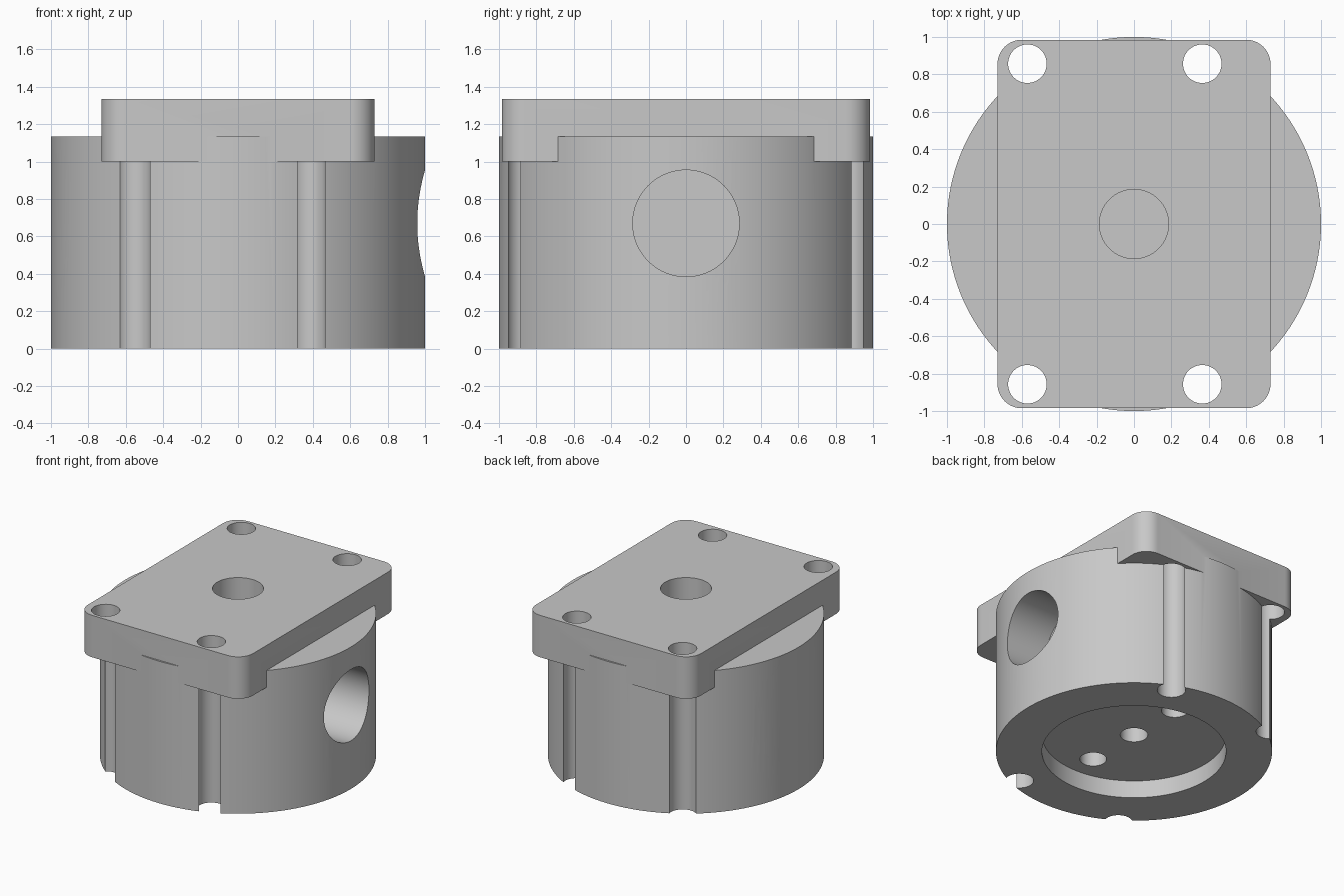
import bpy, bmesh, math
from mathutils import Matrix

if "Cube" in bpy.data.objects:
    bpy.data.objects.remove(bpy.data.objects["Cube"], do_unlink=True)

grey = bpy.data.materials.new("light grey")
grey.use_nodes = True
colour = (0.58, 0.58, 0.58, 1)
grey.diffuse_color = colour
grey.node_tree.nodes["Principled BSDF"].inputs["Base Color"].default_value = colour


def finish(bm, name):
    bmesh.ops.recalc_face_normals(bm, faces=bm.faces)
    mesh = bpy.data.meshes.new(name)
    bm.to_mesh(mesh)
    bm.free()
    mesh.materials.append(grey)
    obj = bpy.data.objects.new(name, mesh)
    bpy.context.collection.objects.link(obj)
    return obj


def cylinder(name, radius, start, end, x=0, y=0, z=0, axis="Z", sides=64):
    """Cylinder running from start to end along the given axis."""
    bm = bmesh.new()
    bmesh.ops.create_cone(bm, cap_ends=True, segments=sides, radius1=radius,
                          radius2=radius, depth=end - start)
    bm.transform(Matrix.Translation((0, 0, (start + end) / 2)))
    if axis == "X":
        bm.transform(Matrix.Rotation(math.pi / 2, 4, "Y"))
    bm.transform(Matrix.Translation((x, y, z)))
    return finish(bm, name)


def rounded_plate(name, width, length, bottom, top, radius):
    bm = bmesh.new()
    bmesh.ops.create_cube(bm, size=1)
    bm.transform(Matrix.Translation((0, 0, (bottom + top) / 2))
                 @ Matrix.Diagonal((width, length, top - bottom, 1)))
    upright = [e for e in bm.edges
               if abs(e.verts[0].co.z - e.verts[1].co.z) > 0.1]
    bmesh.ops.bevel(bm, geom=upright, offset=radius, segments=10,
                    profile=0.5, affect="EDGES")
    return finish(bm, name)


def combine(target, tool, operation):
    tool.hide_render = True
    mod = target.modifiers.new(tool.name, "BOOLEAN")
    mod.operation = operation
    mod.solver = "EXACT"
    mod.object = tool
    bpy.context.view_layer.objects.active = target
    bpy.ops.object.modifier_apply(modifier=mod.name)
    bpy.data.objects.remove(tool, do_unlink=True)


# Round body with the mounting flange on top
housing = cylinder("flanged_housing", 1, 0, 1.135, sides=128)
combine(housing, rounded_plate("flange", 1.46, 1.97, 1.0, 1.335, 0.13), "UNION")

cutters = [
    # Shallow recess under the base
    cylinder("base_recess", 0.667, -0.2, 0.14, sides=96),
    # Stepped sideways bore, wide on one side and narrow on the other
    cylinder("wide_bore", 0.435, -1.2, 0.75, z=0.67, axis="X", sides=96),
    cylinder("narrow_bore", 0.285, 0.6, 1.2, z=0.67, axis="X"),
    # Central holes above and below the bore
    cylinder("top_hole", 0.185, 0.67, 1.5),
    cylinder("bottom_hole", 0.1, 0.05, 0.6),
]
for side in (-1, 1):
    # Blind holes in the recess ceiling
    cutters.append(cylinder("pin_hole", 0.097, 0.05, 0.67, y=0.46 * side))
    # Bolt holes that continue down the body as grooves
    for x in (-0.57, 0.365):
        cutters.append(cylinder("bolt_hole", 0.103, -0.2, 1.5, x=x, y=0.857 * side))

for cutter in cutters:
    combine(housing, cutter, "DIFFERENCE")

# One material over the whole part, smooth with crisp edges
housing.data.materials.clear()
housing.data.materials.append(grey)
for poly in housing.data.polygons:
    poly.material_index = 0
bpy.ops.object.select_all(action="DESELECT")
housing.select_set(True)
bpy.context.view_layer.objects.active = housing
bpy.ops.object.shade_smooth_by_angle(angle=math.radians(30))
